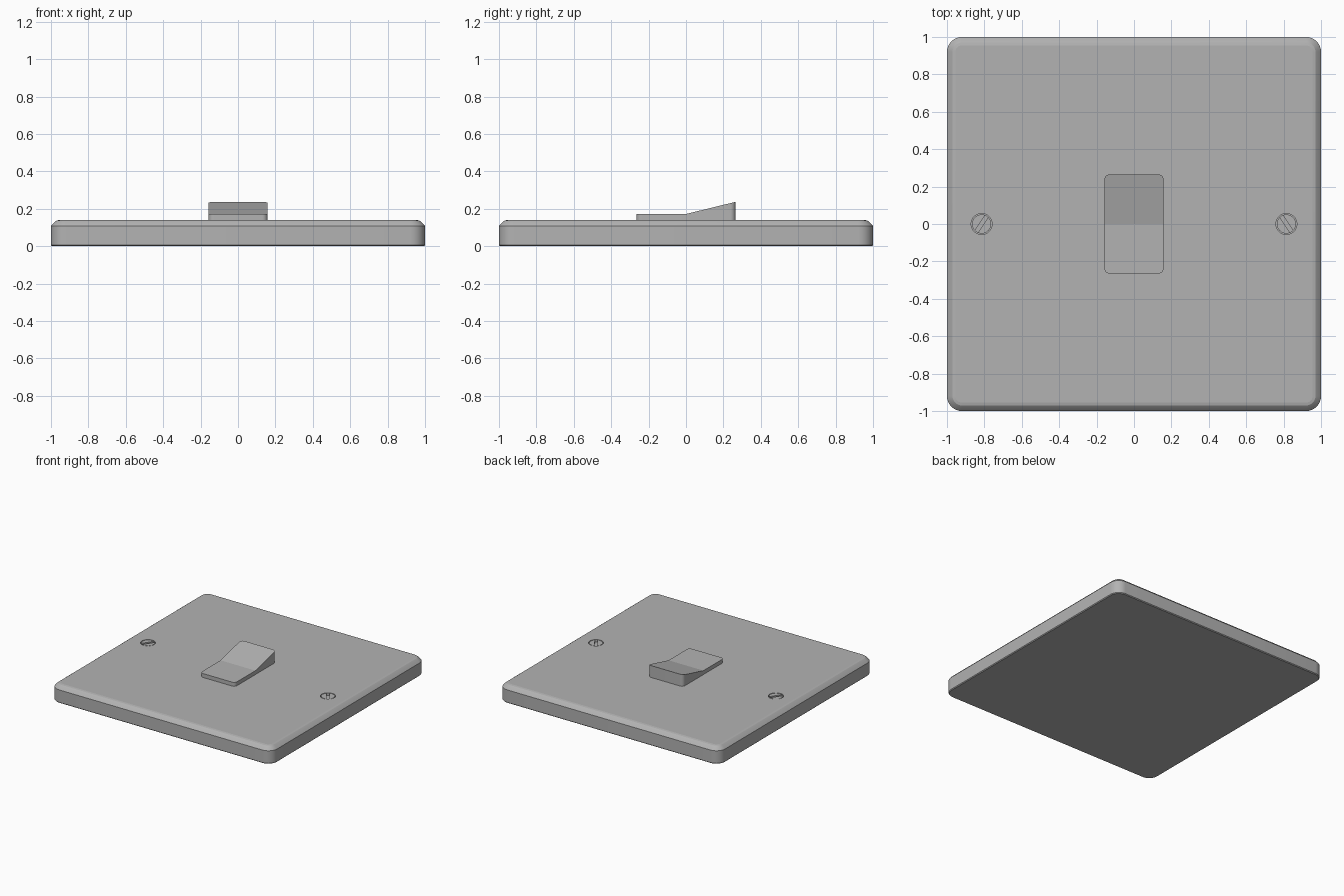
import bpy, bmesh, math

if "Cube" in bpy.data.objects:
    bpy.data.objects.remove(bpy.data.objects["Cube"])

PLATE_TOP = 0.14

grey = bpy.data.materials.new("dark_grey")
grey.diffuse_color = (0.45, 0.45, 0.45, 1)
grey.use_nodes = True
grey.node_tree.nodes["Principled BSDF"].inputs["Base Color"].default_value = grey.diffuse_color


def outline(hx, hy, r, steps=8):
    """Rounded rectangle, counter-clockwise, starting at the +x +y corner."""
    pts = []
    for k, (sx, sy) in enumerate([(1, 1), (-1, 1), (-1, -1), (1, -1)]):
        for i in range(steps + 1):
            a = math.pi / 2 * (k + i / steps)
            pts.append((sx * (hx - r) + r * math.cos(a), sy * (hy - r) + r * math.sin(a)))
    return pts


def make_object(bm, name):
    bmesh.ops.recalc_face_normals(bm, faces=bm.faces)
    me = bpy.data.meshes.new(name)
    bm.to_mesh(me)
    bm.free()
    ob = bpy.data.objects.new(name, me)
    bpy.context.collection.objects.link(ob)
    return ob


def activate(ob):
    bpy.ops.object.select_all(action='DESELECT')
    ob.select_set(True)
    bpy.context.view_layer.objects.active = ob


def finish(ob, angle=25):
    """Colour the part, smooth it and keep its level faces flat."""
    ob.data.materials.clear()
    ob.data.materials.append(grey)
    activate(ob)
    bpy.ops.object.shade_smooth_by_angle(angle=math.radians(angle))
    for p in ob.data.polygons:
        if abs(p.normal.z) > 0.999:
            p.use_smooth = False


def bridge(bm, lower, upper):
    n = len(lower)
    for i in range(n):
        j = (i + 1) % n
        bm.faces.new((lower[i], lower[j], upper[j], upper[i]))


def cut(ob, cutter):
    mod = ob.modifiers.new("cut", 'BOOLEAN')
    mod.operation = 'DIFFERENCE'
    mod.solver = 'EXACT'
    mod.object = cutter
    activate(ob)
    bpy.ops.object.modifier_apply(modifier=mod.name)
    bpy.data.objects.remove(cutter)


def cylinder(name, x, r, z0, z1):
    bpy.ops.mesh.primitive_cylinder_add(vertices=32, radius=r, depth=z1 - z0,
                                        location=(x, 0, (z0 + z1) / 2))
    ob = bpy.context.object
    ob.name = name
    return ob


# Wall plate: stacked rounded outlines with a softened top edge
bm = bmesh.new()
rings = []
for inset, z in [(0.006, 0), (0, 0.006), (0, 0.108), (0.016, 0.126),
                 (0.03, 0.137), (0.045, PLATE_TOP)]:
    pts = outline(1 - inset, 1 - inset, 0.08 - inset)
    rings.append([bm.verts.new((x, y, z)) for x, y in pts])
for a, b in zip(rings, rings[1:]):
    bridge(bm, a, b)
bm.faces.new(rings[0])
bm.faces.new(rings[-1])
plate = make_object(bm, "wall_plate")

# Screws: recessed slotted heads, mirrored left and right
for side, label in ((-1, "left"), (1, "right")):
    x = side * 0.815
    cut(plate, cylinder("hole_cutter", x, 0.056, 0.1, 0.2))
    screw = cylinder("screw_" + label, x, 0.051, 0.09, 0.139)
    bpy.ops.mesh.primitive_cube_add(size=1, location=(x, 0, 0.139),
                                    rotation=(0, 0, -side * math.radians(56)))
    slot = bpy.context.object
    slot.scale = (0.14, 0.02, 0.036)
    cut(screw, slot)
    finish(screw)
finish(plate)

# Rocker switch: flat front half, back half ramping up
bm = bmesh.new()
HX, HY = 0.158, 0.265
pts = outline(HX, HY, 0.028, 10)
pts.insert(len(pts) // 2, (-HX, 0))
pts.append((HX, 0))
top = [bm.verts.new((x, y, 0.172 + max(0, y) / HY * 0.065)) for x, y in pts]
base = [bm.verts.new((x, y, PLATE_TOP - 0.02)) for x, y in pts]
bridge(bm, base, top)
mid = (len(pts) - 2) // 2
bm.faces.new(top[:mid + 1] + [top[-1]])
bm.faces.new(top[mid:])
bm.faces.new(base)
finish(make_object(bm, "rocker_switch"), 12)
